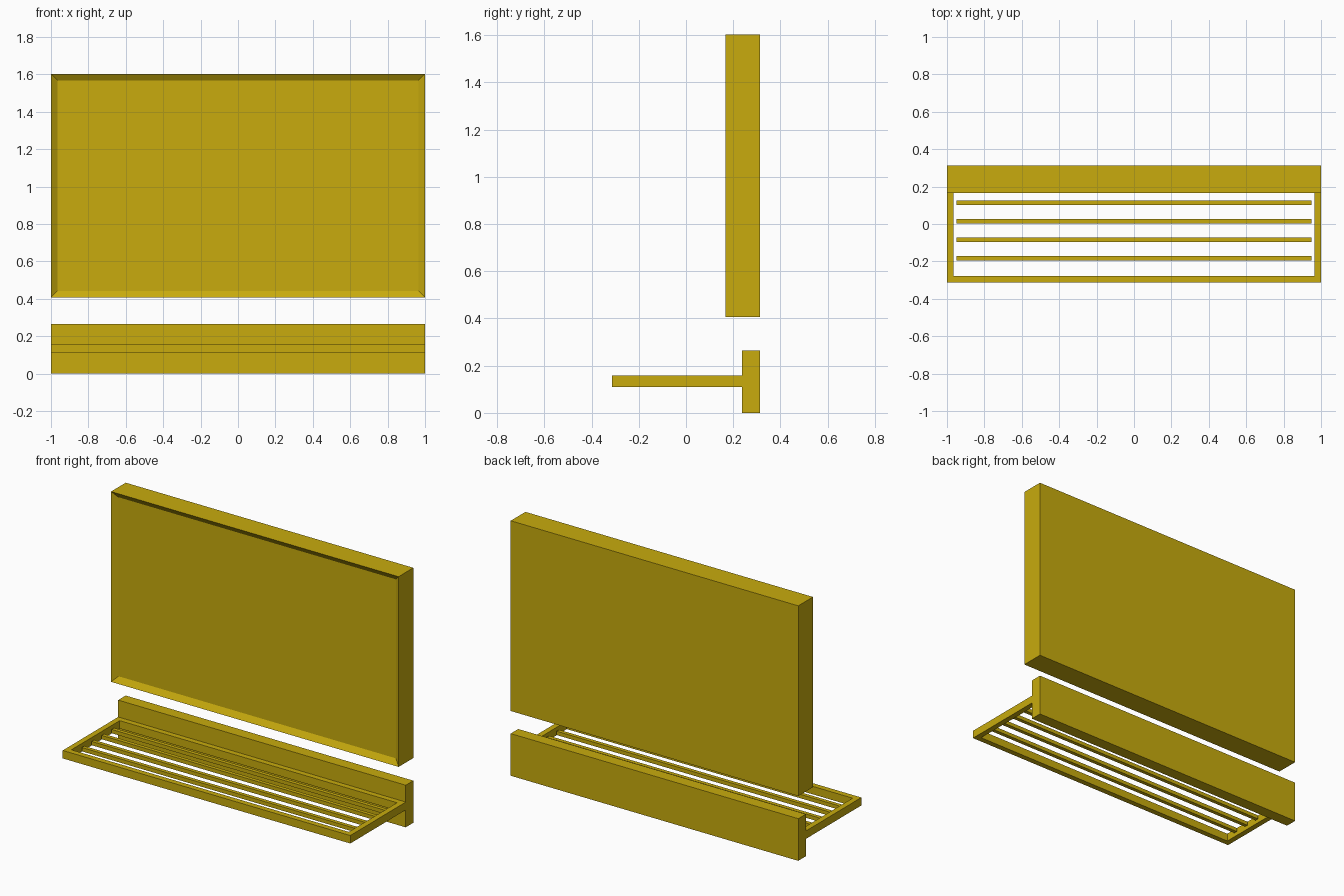
import bpy, bmesh

if "Cube" in bpy.data.objects:
    bpy.data.objects.remove(bpy.data.objects["Cube"])

mat = bpy.data.materials.new("mustard")
mat.diffuse_color = (0.58, 0.41, 0.004, 1)
mat.use_nodes = True
mat.node_tree.nodes["Principled BSDF"].inputs["Base Color"].default_value = mat.diffuse_color


def finish(name, bm):
    me = bpy.data.meshes.new(name)
    bm.to_mesh(me)
    bm.free()
    me.materials.append(mat)
    ob = bpy.data.objects.new(name, me)
    bpy.context.collection.objects.link(ob)
    return ob


def box_bm(x0, x1, y0, y1, z0, z1):
    bm = bmesh.new()
    bmesh.ops.create_cube(bm, size=1)
    for v in bm.verts:
        v.co = ((x0 + x1) / 2 + v.co.x * (x1 - x0),
                (y0 + y1) / 2 + v.co.y * (y1 - y0),
                (z0 + z1) / 2 + v.co.z * (z1 - z0))
    return bm


def face_towards(bm, axis, sign):
    bm.normal_update()
    return next(f for f in bm.faces if f.normal[axis] * sign > 0.9)


# Mirror cabinet: box with a shallow framed recess in the front
bm = box_bm(-1, 1, 0.167, 0.313, 0.407, 1.603)
front = face_towards(bm, 1, -1)
bmesh.ops.inset_region(bm, faces=[front], thickness=0.05)
for v in front.verts:
    v.co.y += 0.024
finish("mirror_panel", bm)

# Wall board behind the shelf
finish("shelf_back_board", box_bm(-1, 1, 0.238, 0.313, 0, 0.265))

# Open shelf frame: inset top and bottom, then bridge the opening
bm = box_bm(-1, 1, -0.313, 0.238, 0.109, 0.159)
caps = [face_towards(bm, 2, 1), face_towards(bm, 2, -1)]
bmesh.ops.inset_individual(bm, faces=caps, thickness=0.05)
edges = [e for f in caps for e in f.edges]
bmesh.ops.delete(bm, geom=caps, context='FACES_ONLY')
bmesh.ops.bridge_loops(bm, edges=edges)
bmesh.ops.recalc_face_normals(bm, faces=bm.faces)
finish("shelf_frame", bm)

# Thin slats across the opening
for i in range(4):
    y = -0.183 + i * 0.099
    finish(f"shelf_slat_{i + 1}",
           box_bm(-0.95, 0.95, y - 0.012, y + 0.012, 0.122, 0.146))
